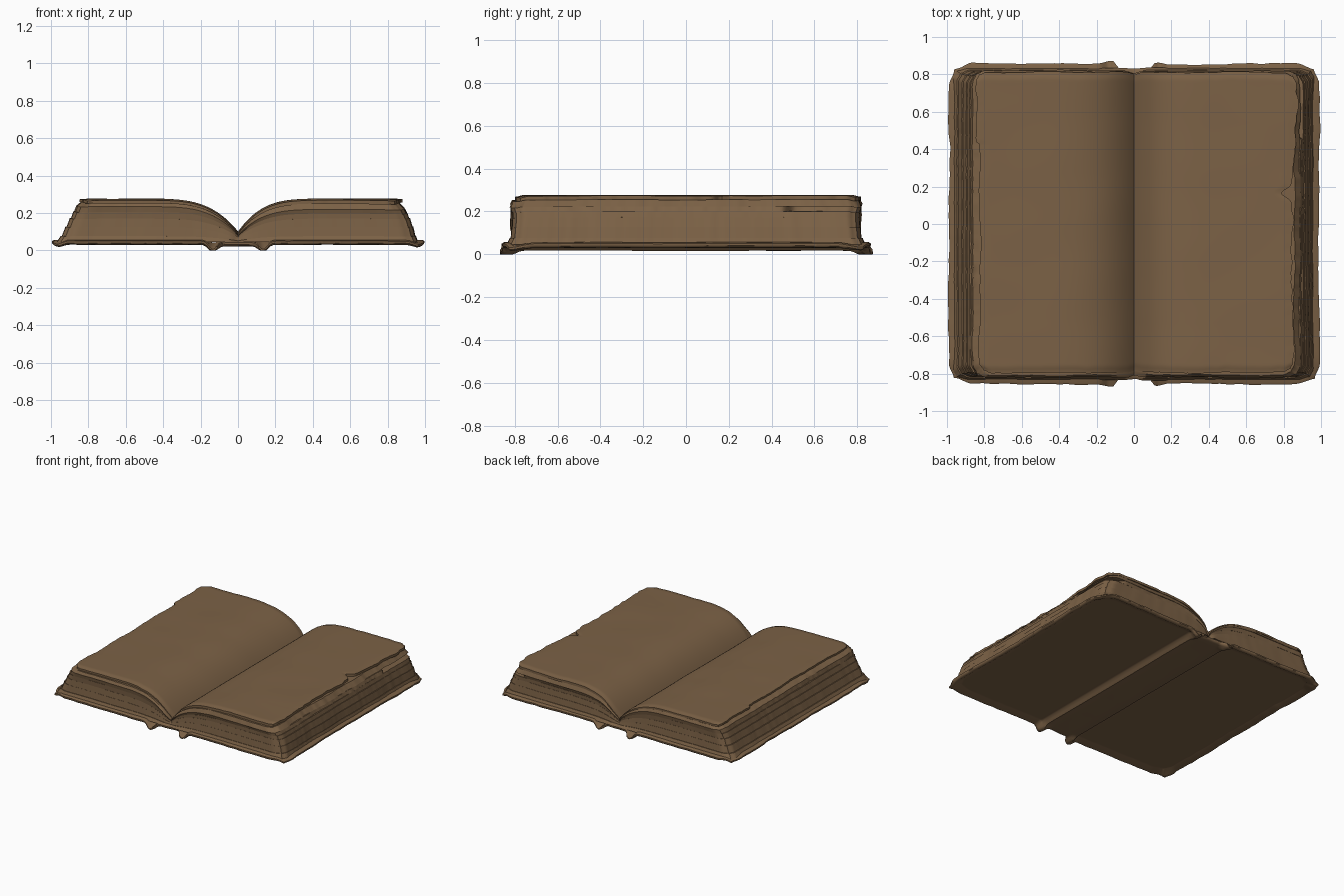
import bpy, bmesh, math
from mathutils import Vector, noise

if "Cube" in bpy.data.objects:
    bpy.data.objects.remove(bpy.data.objects["Cube"])

brown = bpy.data.materials.new("worn brown")
brown.diffuse_color = (0.20, 0.121, 0.061, 1)
brown.use_nodes = True
brown.node_tree.nodes["Principled BSDF"].inputs["Base Color"].default_value = brown.diffuse_color


def rag(t, seed, freq=5.0):
    """Ragged-edge noise, roughly -1..1."""
    a = noise.noise(Vector((t * freq, seed * 7.31, 0.37)))
    b = noise.noise(Vector((t * freq * 3.7, seed * 3.17, 5.2)))
    return a + 0.5 * b


def ramp(a, b, x):
    t = min(1, max(0, (x - a) / (b - a)))
    return t * t * (3 - 2 * t)


def bump(x, c, w):
    return math.exp(-((x - c) / w) ** 2)


def finish(bm, name):
    bmesh.ops.remove_doubles(bm, verts=bm.verts, dist=1e-5)
    bmesh.ops.recalc_face_normals(bm, faces=bm.faces)
    me = bpy.data.meshes.new(name)
    bm.to_mesh(me)
    bm.free()
    me.materials.append(brown)
    ob = bpy.data.objects.new(name, me)
    bpy.context.collection.objects.link(ob)
    bpy.ops.object.select_all(action='DESELECT')
    ob.select_set(True)
    bpy.context.view_layer.objects.active = ob
    bpy.ops.object.shade_smooth_by_angle(angle=math.radians(45))
    return ob


def grid(bm, pos, nx, ny):
    """Surface through pos(i, j)."""
    vs = [[bm.verts.new(pos(i, j)) for j in range(ny + 1)] for i in range(nx + 1)]
    for i in range(nx):
        for j in range(ny):
            bm.faces.new((vs[i][j], vs[i + 1][j], vs[i + 1][j + 1], vs[i][j + 1]))


def walls(bm, rows):
    """Strip of quads joining successive rows of points."""
    vrows = [[bm.verts.new(p) for p in r] for r in rows]
    for a, b in zip(vrows, vrows[1:]):
        for k in range(len(a) - 1):
            bm.faces.new((a[k], a[k + 1], b[k + 1], b[k]))


# ---- cover: two boards with lipped undersides, hinge ridges and spine
def build_cover():
    nx, ny = 140, 100
    bm = bmesh.new()

    def outline(u, v, inset):
        au, av = abs(u), abs(v)
        sx, sy = (1 if u > 0 else -1), (1 if v > 0 else -1)
        xe = 0.990 + 0.010 * rag(v, 1 + sx, 3) - 0.028 * ramp(0.90, 1, av)
        ye = 0.827 + 0.03 * ramp(0.095, 0.105, au) + 0.010 * bump(au, 0.13, 0.04)
        ye += 0.010 * rag(u, 5 + sy, 4) - 0.030 * ramp(0.9, 1, au)
        return u * (xe - inset), v * (ye - inset)

    def under(x, y):
        ax, ay = abs(x), abs(y)
        z = 0.022 + 0.008 * ramp(0.13, 0.19, ax)
        z -= bump(ax, 0.135, 0.03) * (0.006 + 0.03 * ramp(0.76, 0.84, ay))
        z -= 0.020 * ramp(0.90, 0.98, ax) * ramp(0.70, 0.84, ay)
        return z + 0.002 * noise.noise(Vector((x * 4, y * 4, 1)))

    def point(i, j, inset, lift):
        x, y = outline(2 * i / nx - 1, 2 * j / ny - 1, inset)
        z = under(x, y) + lift
        if lift == 0 and inset > 0.03:             # recessed board panels
            z += (0.048 - z) * ramp(0.13, 0.17, abs(x))
        return Vector((x, y, max(0, z)))

    rim = ([(i, 0) for i in range(nx)] + [(nx, j) for j in range(ny)]
           + [(i, ny) for i in range(nx, 0, -1)] + [(0, j) for j in range(ny, -1, -1)])
    grid(bm, lambda i, j: point(i, j, 0.055, 0), nx, ny)
    walls(bm, [[point(i, j, ins, lift) for i, j in rim]
               for ins, lift in ((0.055, 0), (0.022, 0), (0.008, 0.002), (0.0, 0.010),
                                 (0.0, 0.020), (0.010, 0.026), (0.10, 0.027))])
    finish(bm, "cover")


# ---- page block: curved top sheet over stepped, torn layers
def build_pages(name, side, layers, power):
    nx, ny = 60, 150
    bm = bmesh.new()
    z0 = 0.045
    last = len(layers) - 1

    def point(i, j, f, k, end):
        edge, depth, amp = layers[k][1:]
        if end and k < last:                       # slope towards the next layer
            edge += 0.75 * (layers[k + 1][1] - edge)
            depth += 0.75 * (layers[k + 1][2] - depth)
        u, v = 1 - (1 - i / nx) ** 1.1, 2 * j / ny - 1
        u = u ** 1.4
        av = abs(v)
        seed = k * 2.3 + side * 11
        if k < 4:
            seed = side * 11 + k * 0.04
        xe = edge + amp * rag(v, seed) - 0.018 * ramp(0.95, 1, av)
        if side > 0 and k == last:                 # tear in the right top sheet
            xe -= 0.055 * bump(v, 0.21, 0.035) - 0.025 * ramp(0.25, 0.6, v)
        if side < 0 and k == last:
            xe += 0.018 * ramp(0.53, 0.55, v)
        if side > 0 and k == 4:                    # gap between loose pages
            xe -= 0.07 * ramp(0.56, 0.64, v)
        x = u * xe
        ye = depth + amp * 0.6 * rag(u, seed + (40 if v > 0 else 60), 4)
        if k == last:
            ye += 0.008 * (1 if v > 0 else -1)
        ye -= 0.018 * ramp(0.95, 1, u) + 0.012 * bump(u, 0, 0.03)
        top = 0.10 + 0.176 * (1 - max(0, 1 - x / 0.5) ** power)
        top -= 0.008 * ramp(0.95, 1, av) + 0.003 * ramp(0.95, 1, u)
        top += 0.003 * noise.noise(Vector((x * 3, v * 3, side * 5)))
        return Vector((side * x, v * ye, z0 + (top - z0) * f))

    rim = ([(i, 0) for i in range(nx)] + [(nx, j) for j in range(ny)]
           + [(i, ny) for i in range(nx, -1, -1)])
    rows, f0 = [], 0
    for k, layer in enumerate(layers):
        rows += [[point(i, j, f, k, f > f0) for i, j in rim] for f in (f0, layer[0])]
        f0 = layer[0]
    walls(bm, rows)
    grid(bm, lambda i, j: point(i, j, 1, last, True), nx, ny)
    finish(bm, name)


# each layer: top height fraction, outer x, half depth, raggedness
build_cover()
build_pages("left_pages", -1, [
    (0.14, 0.966, 0.836, 0.005), (0.36, 0.938, 0.818, 0.005),
    (0.56, 0.912, 0.812, 0.005), (0.72, 0.890, 0.808, 0.005),
    (0.85, 0.872, 0.812, 0.009), (0.94, 0.858, 0.820, 0.011),
    (1.00, 0.826, 0.806, 0.013)], 3.5)
build_pages("right_pages", 1, [
    (0.14, 0.960, 0.836, 0.005), (0.36, 0.945, 0.818, 0.005),
    (0.56, 0.930, 0.812, 0.005), (0.68, 0.912, 0.808, 0.005),
    (0.78, 0.900, 0.810, 0.010), (0.92, 0.885, 0.820, 0.013),
    (1.00, 0.846, 0.804, 0.015)], 4.0)
